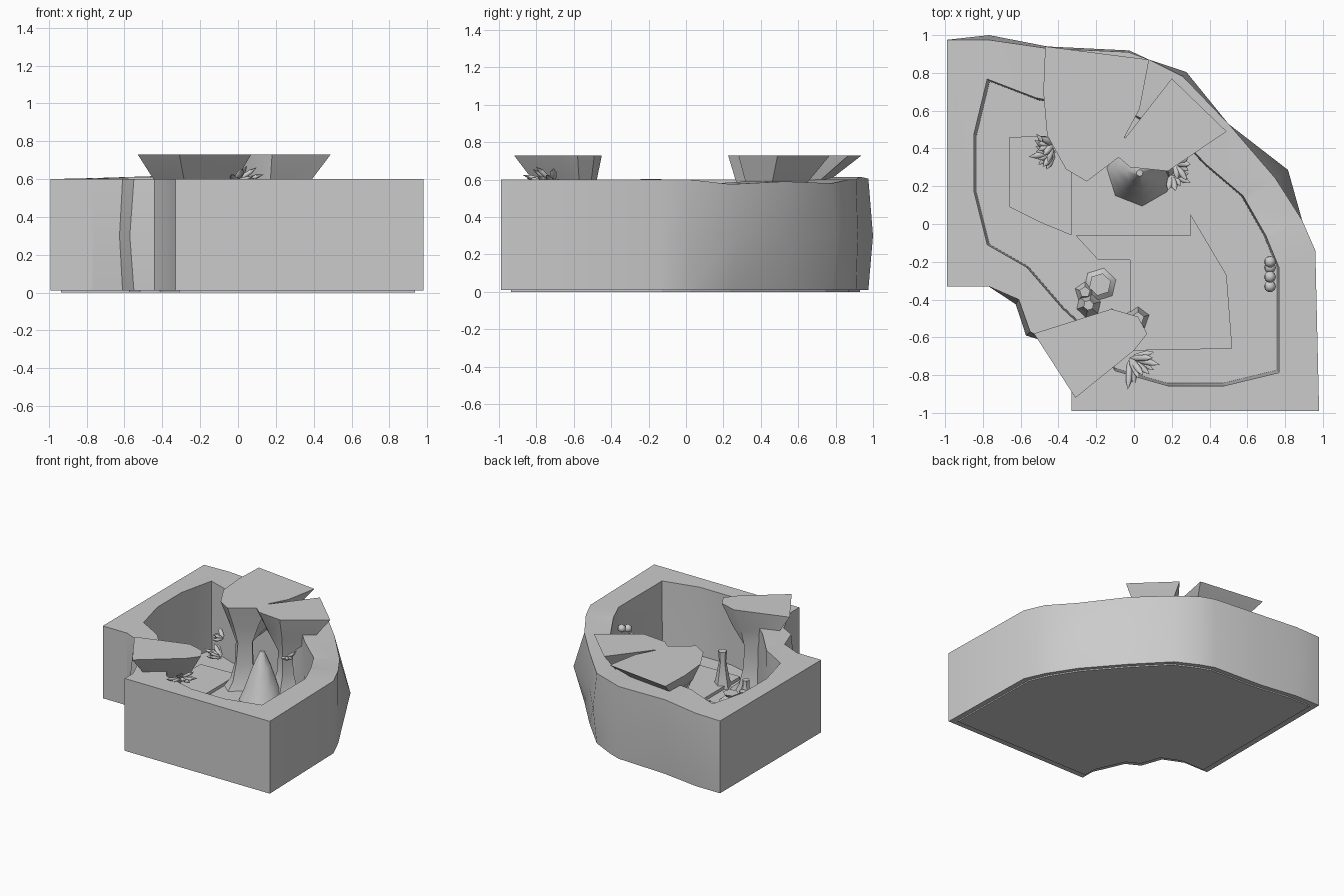
import bpy, bmesh, math, random
from mathutils import Vector, Matrix

random.seed(4)
cube = bpy.data.objects.get("Cube")
if cube:
    bpy.data.objects.remove(cube, do_unlink=True)

stone = bpy.data.materials.new("grey_stone")
stone.use_nodes = True
GREY = (0.6, 0.6, 0.6, 1)
stone.diffuse_color = GREY
stone.node_tree.nodes["Principled BSDF"].inputs["Base Color"].default_value = GREY


def finish(name, bm, smooth=None):
    bmesh.ops.recalc_face_normals(bm, faces=bm.faces)
    mesh = bpy.data.meshes.new(name)
    bm.to_mesh(mesh)
    bm.free()
    obj = bpy.data.objects.new(name, mesh)
    bpy.context.collection.objects.link(obj)
    mesh.materials.append(stone)
    if smooth:
        activate(obj)
        bpy.ops.object.shade_smooth_by_angle(angle=math.radians(smooth))
    return obj


def activate(obj):
    bpy.ops.object.select_all(action='DESELECT')
    obj.select_set(True)
    bpy.context.view_layer.objects.active = obj


def loft(name, rings, smooth=None):
    """Skin a stack of equal-length rings and cap both ends."""
    bm = bmesh.new()
    loops = [[bm.verts.new(p) for p in ring] for ring in rings]
    n = len(loops[0])
    for low, high in zip(loops, loops[1:]):
        for i in range(n):
            j = (i + 1) % n
            bm.faces.new((low[i], low[j], high[j], high[i]))
    caps = [bm.faces.new(loops[0][::-1]), bm.faces.new(loops[-1])]
    bmesh.ops.triangulate(bm, faces=caps)
    return finish(name, bm, smooth)


def flat(points, z, scale=1.0, centre=(0, 0)):
    cx, cy = centre
    return [(cx + (x - cx) * scale, cy + (y - cy) * scale, z) for x, y in points]


# Curved cave wall: x, y, mid-height bulge, top height
OUTER = [(.98, -.99, 0, .6), (.96, -.14, 0, .6), (.89, .02, 0, .6),
         (.75, .24, .08, .575), (.5, .53, 0, .59), (.26, .78, .03, .58),
         (.08, .87, 0, .6), (-.03, .91, .01, .6), (-.46, .93, .01, .615),
         (-.77, .975, .025, .605), (-.99, .975, 0, .6), (-.99, -.33, 0, .6),
         (-.77, -.33, 0, .6), (-.61, -.4, -.03, .6), (-.55, -.57, -.03, .6),
         (-.44, -.63, 0, .6), (-.33, -.88, 0, .6), (-.33, -.99, 0, .6)]
outline = [p[:2] for p in OUTER]
middle = []
for x, y, bulge, top in OUTER:
    out = Vector((x + 1, y + 1, 0)).normalized() * bulge
    middle.append((x + out.x, y + out.y, .3))
wall = loft("cave_wall", [flat(outline, .01), middle,
                          [(x, y, top) for x, y, b, top in OUTER]])

# Hollow out the chamber
INNER = [(-.78, .77), (-.85, .48), (-.85, .17), (-.78, -.11), (-.57, -.23),
         (-.38, -.45), (-.24, -.58), (-.1, -.78), (.18, -.86), (.48, -.86),
         (.77, -.79), (.77, -.23), (.7, -.06), (.58, .15), (.38, .32),
         (.24, .47), (0, .58), (-.25, .62), (-.52, .67)]
cutter = loft("chamber_cutter", [flat(INNER, .05, .98), flat(INNER, .3, .99), flat(INNER, .8)])
mod = wall.modifiers.new("chamber", 'BOOLEAN')
mod.object = cutter
mod.operation = 'DIFFERENCE'
mod.solver = 'EXACT'
activate(wall)
bpy.ops.object.modifier_apply(modifier=mod.name)
bpy.data.objects.remove(cutter, do_unlink=True)
activate(wall)
bpy.ops.object.shade_smooth_by_angle(angle=math.radians(28))

# Base plate and raised floor steps
loft("base_plate", [flat(outline, 0, .95, (.1, .1)), flat(outline, .03, .95, (.1, .1))])
STEPS = [[(-.66, .46), (-.66, .09), (-.5, .01), (-.33, -.06), (-.33, .47)],
         [(-.31, -.06), (.3, -.06), (.3, .05), (.49, -.27), (.52, -.66),
          (-.02, -.67), (-.02, -.19), (-.19, -.19)]]
for i, step in enumerate(STEPS):
    loft(f"floor_step_{i + 1}", [flat(step, .04), flat(step, .075)])


# Rock pillars that spread into flat-topped caps
def pillar(name, cap, foot, neck):
    rings = []
    n = len(cap)
    for z, radius in ((.04, .17), (.12, .11), (.25, .065), (.42, .06)):
        ring = []
        for x, y in cap:
            way = Vector((x - foot[0], y - foot[1])).normalized()
            r = radius * random.uniform(.85, 1.15)
            ring.append((foot[0] + way.x * r, foot[1] + way.y * r, z))
        rings.append(ring)
    rings.append(flat(cap, .56, neck, foot))
    rings.append(flat(cap, .73))
    loft(name, rings, 35)


pillar("back_pillar", [(-.47, .94), (-.48, .7), (-.46, .47), (-.36, .29), (-.25, .225),
                       (-.02, .4), (-.05, .46), (.03, .61), (.08, .87)], (-.2, .36), .62)
pillar("side_pillar", [(.2, .77), (-.05, .45), (-.09, .36), (-.02, .3), (.18, .28),
                       (.49, .49)], (.15, .4), .62)
pillar("front_pillar", [(-.53, -.58), (-.31, -.92), (0, -.67), (.07, -.58),
                        (.02, -.49), (-.12, -.45)], (-.22, -.55), .65)


# Stalagmites and boulders
def mound(name, x, y, radius, height, sides, tip):
    rings = []
    for t, r in ((0, 1), (.3, .72), (.7, .4), (1, tip)):
        rings.append([(x + math.cos(a) * radius * r, y + math.sin(a) * radius * r, .04 + t * height)
                      for a in (math.tau * k / sides + .3 for k in range(sides))])
    loft(name, rings, 50)


mound("tall_stalagmite", .03, .27, .18, .4, 7, .1)
mound("short_stalagmite", -.24, -.43, .07, .16, 6, .4)
mound("small_boulder", -.18, -.32, .1, .08, 6, .6)
mound("pillar_boulder", -.26, -.36, .06, .1, 5, .5)
mound("corner_boulder", .02, -.5, .07, .3, 5, .5)


# Fans of crystals growing from the rock
def crystals(name, origin, facing, count, length, spread=1.0):
    bm = bmesh.new()
    for k in range(count):
        t = k / max(count - 1, 1) - .5
        turn = math.radians(facing) + t * 1.9 * spread
        lift = random.uniform(.1, .8)
        way = Vector((math.cos(turn), math.sin(turn), lift)).normalized()
        size = length * random.uniform(.75, 1.1)
        place = Matrix.Translation(Vector(origin) + way * size * .5)
        spin = way.to_track_quat('Z', 'Y').to_matrix().to_4x4()
        bmesh.ops.create_icosphere(bm, subdivisions=1, radius=1, matrix=place @ spin
                                   @ Matrix.Diagonal((.02, .014, size * .55, 1)))
    finish(name, bm, 60)


crystals("back_crystals", (-.42, .38, .22), 190, 9, .13)
crystals("back_upper_crystals", (-.43, .42, .36), 200, 5, .1)
crystals("front_crystals", (-.02, -.71, .58), 320, 9, .15)
crystals("side_crystals", (.22, .32, .42), 330, 5, .1)
crystals("floor_crystals", (.2, .26, .06), 310, 5, .1)


# Small fungi on the chamber wall
for i, (dy, z) in enumerate(((0, .42), (.05, .36), (-.05, .33), (.08, .45))):
    bm = bmesh.new()
    bmesh.ops.create_icosphere(bm, subdivisions=1, radius=.035, matrix=Matrix.Translation((.72, -.28 + dy, z)))
    finish(f"wall_fungus_{i + 1}", bm, 50)
